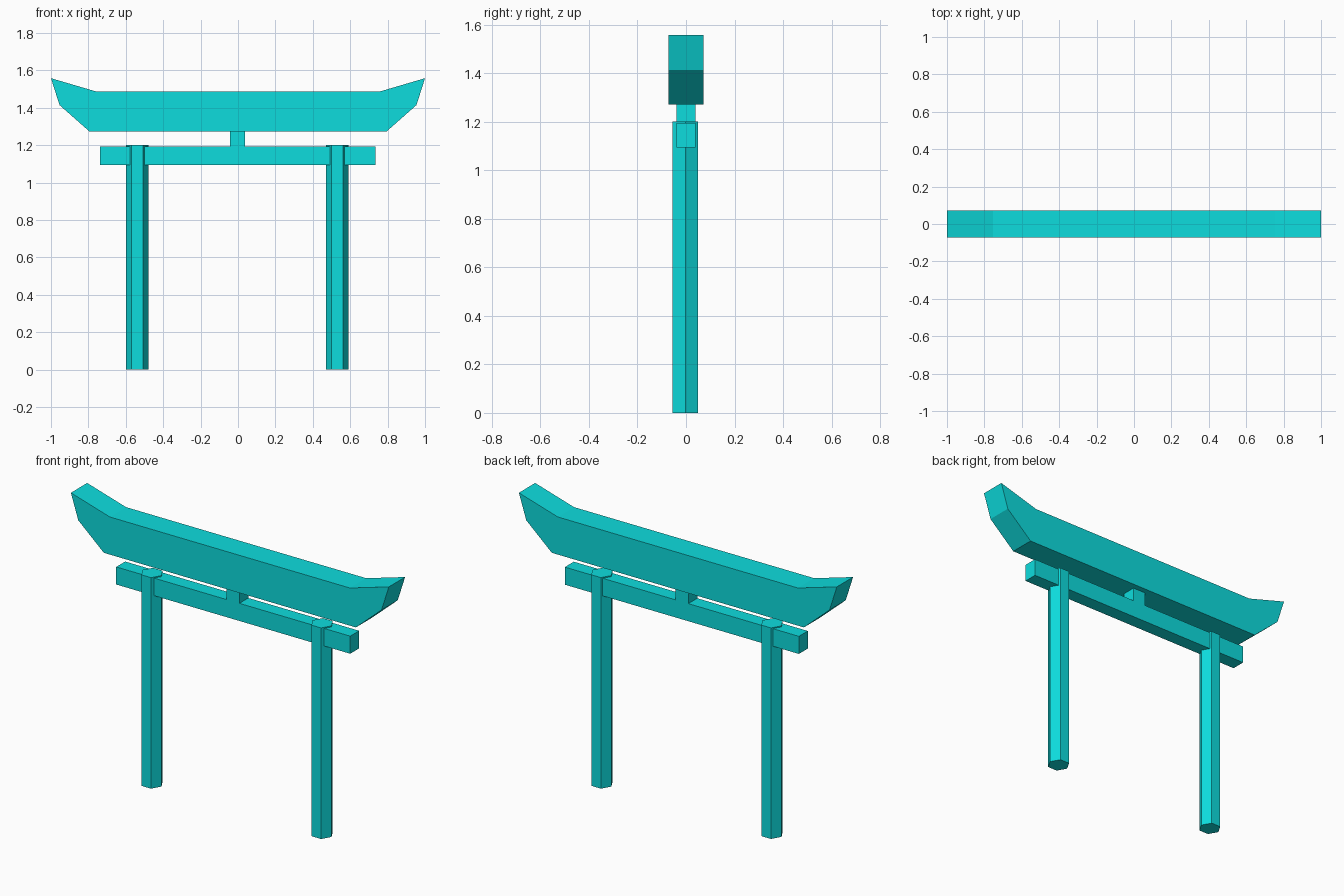
import bpy
import bmesh
from math import tau, cos, sin

if "Cube" in bpy.data.objects:
    bpy.data.objects.remove(bpy.data.objects["Cube"])

# Single flat colour
paint = bpy.data.materials.new("turquoise paint")
paint.use_nodes = True
colour = (0.004, 0.72, 0.73, 1)
paint.diffuse_color = colour
paint.node_tree.nodes["Principled BSDF"].inputs["Base Color"].default_value = colour


def prism(name, outline, direction):
    """Extrude a closed 3D outline along a direction into a flat-shaded solid."""
    bm = bmesh.new()
    base = bm.faces.new([bm.verts.new(p) for p in outline])
    grown = bmesh.ops.extrude_face_region(bm, geom=[base], use_keep_orig=True)
    tops = [g for g in grown["geom"] if isinstance(g, bmesh.types.BMVert)]
    bmesh.ops.translate(bm, verts=tops, vec=direction)
    bmesh.ops.recalc_face_normals(bm, faces=bm.faces)
    mesh = bpy.data.meshes.new(name)
    bm.to_mesh(mesh)
    bm.free()
    mesh.materials.append(paint)
    obj = bpy.data.objects.new(name, mesh)
    bpy.context.collection.objects.link(obj)
    return obj


def side_prism(name, profile, half_depth):
    """Extrude an x-z profile evenly about y = 0."""
    return prism(name, [(x, -half_depth, z) for x, z in profile], (0, 2 * half_depth, 0))


def box(name, x0, x1, z0, z1, half_depth):
    return side_prism(name, [(x0, z0), (x1, z0), (x1, z1), (x0, z1)], half_depth)


# Hexagonal pillars with a flat side to the front
for name, x in (("right_pillar", -0.539), ("left_pillar", 0.531)):
    ring = [(x + 0.06 * cos(i * tau / 6), -0.003 + 0.06 * sin(i * tau / 6), 0)
            for i in range(6)]
    prism(name, ring, (0, 0, 1.2))

# Tie beam through the pillars and the strut above it
box("tie_beam", -0.738, 0.734, 1.094, 1.194, 0.04)
box("centre_strut", -0.043, 0.037, 1.19, 1.275, 0.04)

# Top lintel with upswept, tapered ends
half = [(0.793, 1.272), (0.954, 1.414), (1, 1.558), (0.755, 1.486)]
side_prism("top_lintel", half + [(-x, z) for x, z in reversed(half)], 0.073)
